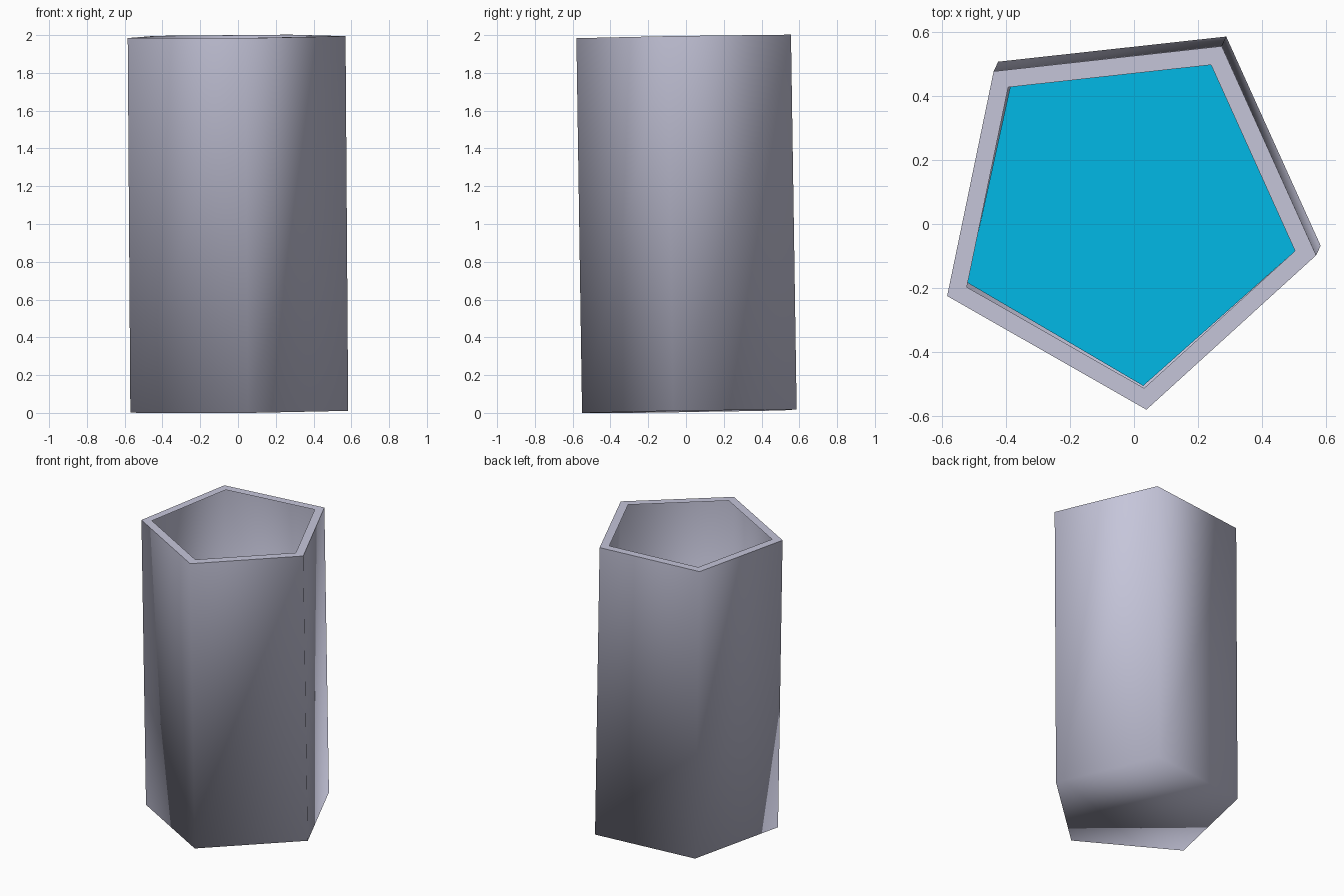
import bpy, bmesh, math
from mathutils import Vector

if "Cube" in bpy.data.objects:
    bpy.data.objects.remove(bpy.data.objects["Cube"])

SIDES = 5
START = math.radians(-11.7)
R_OUT, R_IN = 0.61, 0.5425
HEIGHT = 1.984
LIQUID = 1.45

# Slight lean of the whole cup
axis = Vector((-0.014, -0.030, HEIGHT)).normalized()
tilt = Vector((0, 0, 1)).rotation_difference(axis).to_matrix()
base = Vector((-0.014, 0.056, 0.0085))


def material(name, rgb):
    m = bpy.data.materials.new(name)
    m.diffuse_color = (*rgb, 1)
    m.use_nodes = True
    m.node_tree.nodes["Principled BSDF"].inputs["Base Color"].default_value = m.diffuse_color
    return m


def ring(bm, radius, z, turn=0.0):
    pts = []
    for i in range(SIDES):
        a = START + turn + i * math.tau / SIDES
        p = Vector((radius * math.cos(a), radius * math.sin(a), z))
        pts.append(bm.verts.new(tilt @ p + base))
    return pts


def bridge(bm, low, high):
    for i in range(SIDES):
        j = (i + 1) % SIDES
        bm.faces.new((low[i], low[j], high[j], high[i]))


def finish(bm, name, mat):
    mesh = bpy.data.meshes.new(name)
    bm.to_mesh(mesh)
    bm.free()
    mesh.materials.append(mat)
    obj = bpy.data.objects.new(name, mesh)
    bpy.context.collection.objects.link(obj)
    return obj


grey = material("pale_grey", (0.56, 0.56, 0.70))
blue = material("bright_blue", (0.0005, 0.485, 0.80))

# Five-sided thin-walled cup with a closed bottom
bm = bmesh.new()
bottom, top = ring(bm, R_OUT, 0), ring(bm, R_OUT, HEIGHT)
bridge(bm, bottom, top)
bm.faces.new(bottom[::-1])
for f in bm.faces:
    f.smooth = True
finish(bm, "cup", grey)

# Flat rim around the opening
bm = bmesh.new()
bridge(bm, ring(bm, R_OUT, HEIGHT), ring(bm, R_IN, HEIGHT))
finish(bm, "rim", grey)

# Blue liquid surface inside the cup
bm = bmesh.new()
bm.faces.new(ring(bm, R_IN, LIQUID, math.radians(-0.7)))
finish(bm, "liquid_surface", blue)
